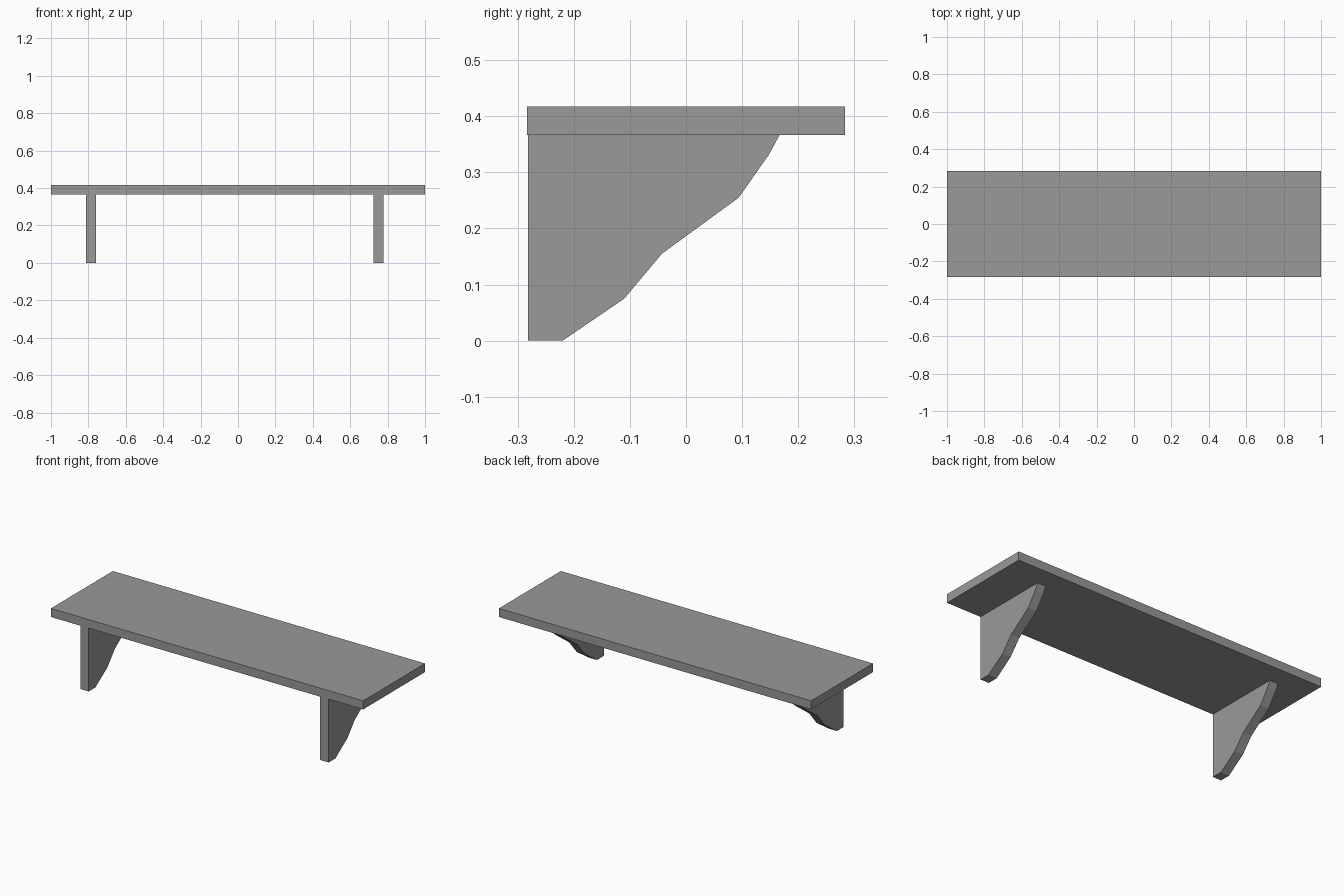
import bpy
import bmesh

cube = bpy.data.objects.get("Cube")
if cube:
    bpy.data.objects.remove(cube, do_unlink=True)

# Single grey finish
grey = bpy.data.materials.new("plain_grey")
grey.use_nodes = True
colour = (0.32, 0.32, 0.32, 1)
grey.diffuse_color = colour
grey.node_tree.nodes["Principled BSDF"].inputs["Base Color"].default_value = colour


def extrude_profile(name, profile, x_min, x_max):
    """Extrude a (y, z) profile along x into a flat-shaded solid."""
    bm = bmesh.new()
    face = bm.faces.new([bm.verts.new((x_min, y, z)) for y, z in profile])
    moved = bmesh.ops.extrude_face_region(bm, geom=[face])["geom"]
    verts = [v for v in moved if isinstance(v, bmesh.types.BMVert)]
    bmesh.ops.translate(bm, verts=verts, vec=(x_max - x_min, 0, 0))
    bmesh.ops.recalc_face_normals(bm, faces=bm.faces)
    mesh = bpy.data.meshes.new(name)
    bm.to_mesh(mesh)
    bm.free()
    mesh.materials.append(grey)
    obj = bpy.data.objects.new(name, mesh)
    bpy.context.collection.objects.link(obj)
    return obj


DEPTH = 0.283
UNDERSIDE, TOP = 0.367, 0.417

# Shelf board
extrude_profile("shelf_board", [(-DEPTH, UNDERSIDE), (DEPTH, UNDERSIDE),
                                (DEPTH, TOP), (-DEPTH, TOP)], -1, 1)

# Two brackets with a faceted S-shaped edge
bracket = [(-0.282, 0), (-0.22, 0), (-0.11, 0.075), (-0.043, 0.155),
           (0.094, 0.255), (0.148, 0.332), (0.167, UNDERSIDE),
           (-0.282, UNDERSIDE)]
for name, centre in (("right_bracket", -0.786), ("left_bracket", 0.751)):
    extrude_profile(name, bracket, centre - 0.027, centre + 0.027)
